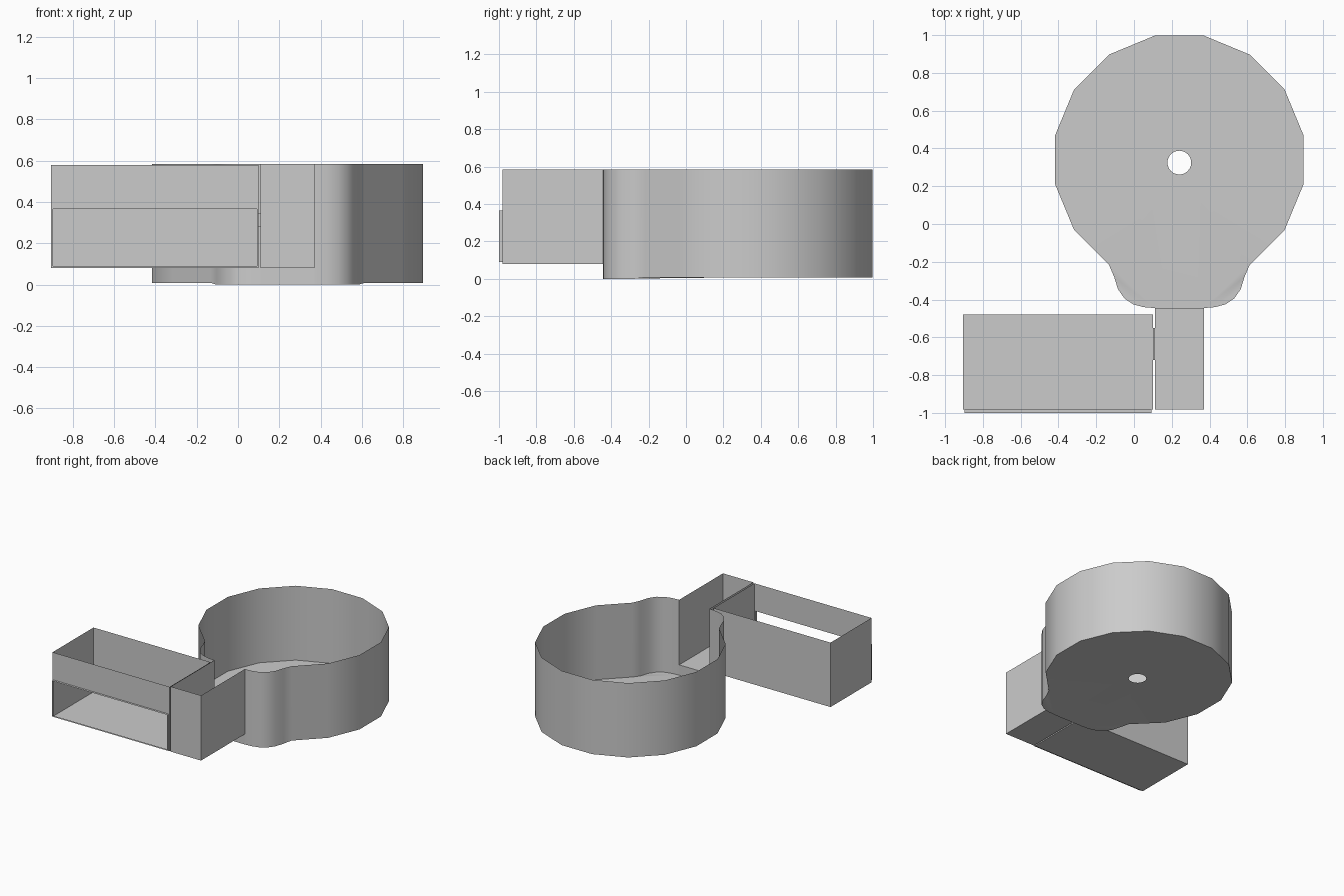
import bpy, bmesh
from math import cos, sin, radians, pi

if "Cube" in bpy.data.objects:
    bpy.data.objects.remove(bpy.data.objects["Cube"])

CX, CY, R = 0.24, 0.34, 0.67      # basin centre and radius
TOP, SILL = 0.585, 0.08


def finish(name, bm):
    bmesh.ops.remove_doubles(bm, verts=bm.verts, dist=0.0005)
    bmesh.ops.recalc_face_normals(bm, faces=bm.faces)
    me = bpy.data.meshes.new(name)
    bm.to_mesh(me)
    bm.free()
    ob = bpy.data.objects.new(name, me)
    bpy.context.collection.objects.link(ob)
    return ob


def panel(bm, axis, pos, us, vs, skip=()):
    """Flat sheet across one axis, split into cells; skipped cells are openings."""
    def pt(u, v):
        p = [u, v]
        p.insert(axis, pos)
        return bm.verts.new(p)
    for i in range(len(us) - 1):
        for j in range(len(vs) - 1):
            if (i, j) not in skip:
                bm.faces.new([pt(us[i], vs[j]), pt(us[i + 1], vs[j]),
                              pt(us[i + 1], vs[j + 1]), pt(us[i], vs[j + 1])])


# Round basin: sixteen-sided rim running into a curved neck at the front
ring = [(CX + R * cos(radians(a)), CY + R * sin(radians(a)), 0.008)
        for a in [-56.25 + 22.5 * i for i in range(14)]]
neck = [(0.345, -0.28), (0.325, -0.345), (0.29, -0.395),
        (0.245, -0.425), (0.19, -0.44), (0.13, -0.445)]
left = [(CX - x, y, 0.0) for x, y in neck]
right = [(CX + x, y, 0.0) for x, y in reversed(neck)]
outline = ring + left + right
bm = bmesh.new()
low = [bm.verts.new((x, y, 0)) for x, y, z in outline]
n = len(low)
edges = [bm.edges.new((low[i], low[(i + 1) % n])) for i in range(n)]
# drain hole in the floor
hole = [bm.verts.new((CX + 0.063 * cos(2 * pi * i / 24),
                      0.325 + 0.063 * sin(2 * pi * i / 24), 0)) for i in range(24)]
edges += [bm.edges.new((hole[i], hole[(i + 1) % 24])) for i in range(24)]
bmesh.ops.triangle_fill(bm, use_beauty=True, use_dissolve=False, edges=edges)
# the rim side of the floor sits slightly above the neck
for v, p in zip(low, outline):
    v.co.z = p[2]
for v in hole:
    v.co.z = 0.008
# walls, with the front neck segment cut down to the channel sill
high = [bm.verts.new((x, y, TOP)) for x, y, z in outline]
gap = len(ring) + len(left) - 1
for i in range(n):
    j = (i + 1) % n
    if i == gap:
        s = [bm.verts.new((outline[k][0], outline[k][1], SILL)) for k in (j, i)]
        bm.faces.new([low[i], low[j]] + s)
    else:
        bm.faces.new([low[i], low[j], high[j], high[i]])
basin = finish("basin", bm)
bpy.context.view_layer.objects.active = basin
basin.select_set(True)
bpy.ops.object.shade_smooth_by_angle(angle=radians(35))

# Channel leaving the neck: open above and towards the basin
SLOT_Y, SLOT_Z = (-0.72, -0.55), (0.28, 0.345)
x0, x1, y0, y1 = 0.11, 0.37, -0.982, -0.445
bm = bmesh.new()
panel(bm, 2, SILL, (x0, x1), (y0, y1))
panel(bm, 1, y0, (x0, x1), (SILL, TOP))
panel(bm, 0, x1, (y0, y1), (SILL, TOP))
panel(bm, 0, x0, (y0, *SLOT_Y, y1), (SILL, *SLOT_Z, TOP), skip={(1, 1)})
finish("channel", bm)

# Side tank: open above, with a wide window at the front
bx0, bx1, by0, by1, btop = -0.905, 0.10, -0.982, -0.48, 0.58
wx, wz = (-0.897, 0.092), (0.09, 0.367)
bm = bmesh.new()
panel(bm, 2, SILL, (bx0, bx1), (by0, by1))
panel(bm, 1, by1, (bx0, bx1), (SILL, btop))
panel(bm, 0, bx0, (by0, by1), (SILL, btop))
panel(bm, 0, bx1, (by0, *SLOT_Y, by1), (SILL, *SLOT_Z, btop), skip={(1, 1)})
panel(bm, 1, by0, (bx0, *wx, bx1), (SILL, *wz, btop), skip={(1, 1)})
finish("side_tank", bm)

# Window lip projecting from the tank front
bm = bmesh.new()
for z in wz:
    panel(bm, 2, z, wx, (-1.0, by0))
for x in wx:
    panel(bm, 0, x, (-1.0, by0), wz)
finish("window_lip", bm)

# Short slot joining tank and channel
bm = bmesh.new()
for z in SLOT_Z:
    panel(bm, 2, z, (bx1, x0), SLOT_Y)
for y in SLOT_Y:
    panel(bm, 1, y, (bx1, x0), SLOT_Z)
finish("connecting_slot", bm)
